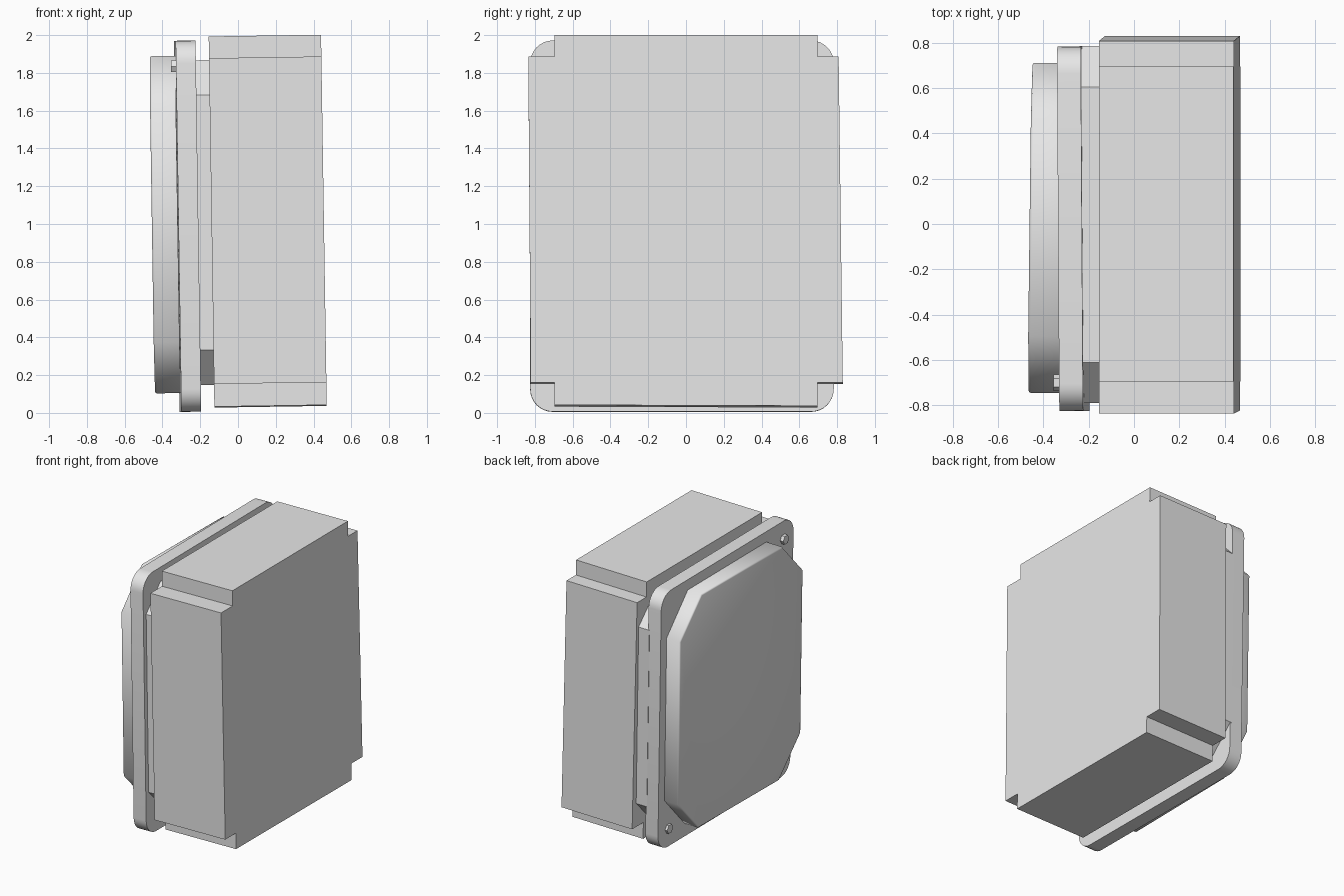
import bpy, bmesh, math
from mathutils import Matrix, Vector

cube = bpy.data.objects.get("Cube")
if cube:
    bpy.data.objects.remove(cube, do_unlink=True)

grey = bpy.data.materials.new("plain_grey")
grey.use_nodes = True
colour = (0.8, 0.8, 0.8, 1)
grey.diffuse_color = colour
grey.node_tree.nodes["Principled BSDF"].inputs["Base Color"].default_value = colour

LEAN = math.radians(-0.88)  # the whole enclosure leans slightly


def prism(name, outline, x0, x1, turn=0.0, smooth=0, edge=0.0):
    """Extrude a (y, z) outline from x0 to x1, then lean it about mid height."""
    bm = bmesh.new()
    near, far = ([bm.verts.new((x, y, z - 1)) for y, z in outline] for x in (x0, x1))
    bm.faces.new(near)
    bm.faces.new(far[::-1])
    n = len(outline)
    for i in range(n):
        j = (i + 1) % n
        bm.faces.new((near[i], far[i], far[j], near[j]))
    bmesh.ops.recalc_face_normals(bm, faces=bm.faces)
    if edge:
        rim = [e for e in bm.edges if e.verts[0] in near and e.verts[1] in near]
        bmesh.ops.bevel(bm, geom=rim, offset=edge, segments=2, profile=0.5, affect='EDGES')
    # Turn about the part's own centre line
    pivot = Vector(((x0 + x1) / 2, 0, 0))
    spin = Matrix.Translation(pivot) @ Matrix.Rotation(math.radians(turn), 4, 'Z') @ Matrix.Translation(-pivot)
    bm.transform(Matrix.Rotation(LEAN, 4, 'Y') @ spin)
    mesh = bpy.data.meshes.new(name)
    bm.to_mesh(mesh)
    bm.free()
    mesh.materials.append(grey)
    obj = bpy.data.objects.new(name, mesh)
    obj.location.z = 1
    bpy.context.collection.objects.link(obj)
    if smooth:
        bpy.ops.object.select_all(action='DESELECT')
        obj.select_set(True)
        bpy.context.view_layer.objects.active = obj
        bpy.ops.object.shade_smooth_by_angle(angle=math.radians(smooth))
    return obj


def octagon(y0, y1, z0, z1, cy, cz):
    return [(y0 + cy, z0), (y1 - cy, z0), (y1, z0 + cz), (y1, z1 - cz),
            (y1 - cy, z1), (y0 + cy, z1), (y0, z1 - cz), (y0, z0 + cz)]


def rounded(y0, y1, z0, z1, r, steps=8):
    corners = [(y1 - r, z1 - r), (y0 + r, z1 - r), (y0 + r, z0 + r), (y1 - r, z0 + r)]
    return [(cy + r * math.cos(a), cz + r * math.sin(a))
            for q, (cy, cz) in enumerate(corners)
            for a in [(q + s / steps) * math.pi / 2 for s in range(steps + 1)]]


def disc(y, z, r, sides):
    return [(y + r * math.cos(i * math.tau / sides), z + r * math.sin(i * math.tau / sides))
            for i in range(sides)]


# Main housing with notched corners
n = 0.695
housing = [(-n, 0.035), (n, 0.03), (n, 0.155), (0.83, 0.155), (0.808, 1.88), (n, 1.88),
           (n, 1.995), (-n, 1.995), (-n, 1.88), (-0.835, 1.88), (-0.822, 0.155), (-n, 0.155)]
prism("housing", housing, -0.14, 0.455)

# Neck joining the housing to the flange
prism("neck", octagon(-0.79, 0.785, 0.15, 1.87, 0.18, 0.185), -0.23, -0.13)

# Rounded mounting flange
prism("flange", rounded(-0.825, 0.782, 0.01, 1.975, 0.12), -0.32, -0.215, turn=0.35, smooth=30)

# Raised lid with clipped corners
prism("lid", octagon(-0.745, 0.71, 0.11, 1.895, 0.25, 0.27), -0.447, -0.31, turn=-0.7, smooth=50, edge=0.01)

# Screws on two opposite corners
for label, y, z in (("upper", -0.7, 1.84), ("lower", 0.66, 0.15)):
    prism(label + "_screw", disc(y, z, 0.036, 6), -0.342, -0.3)
